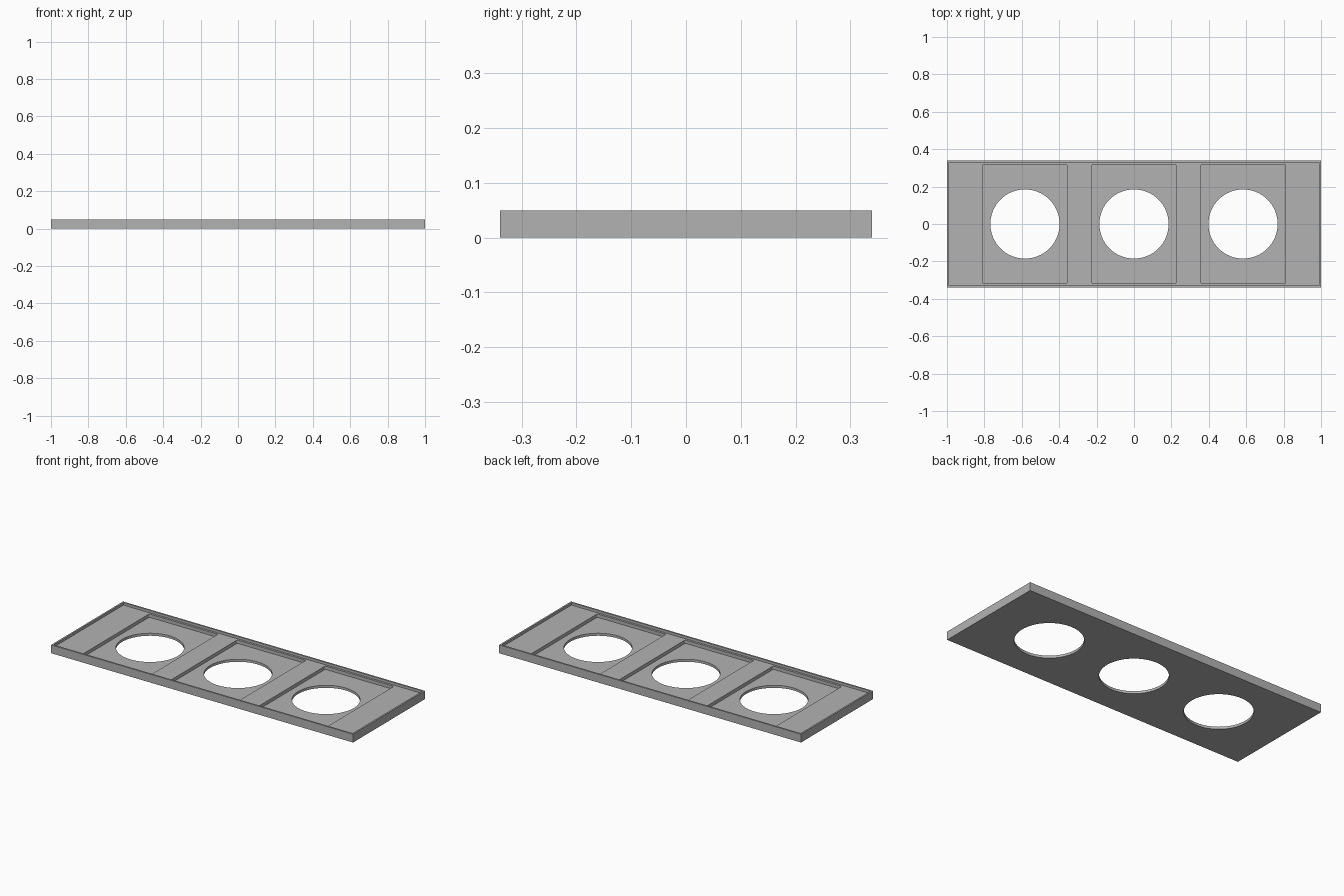
import bpy, bmesh, math

if "Cube" in bpy.data.objects:
    bpy.data.objects.remove(bpy.data.objects["Cube"])

WIDTH, DEPTH, HEIGHT = 2.0, 0.68, 0.05
RIM = 0.01
DECK_Z, POCKET_Z = 0.035, 0.015
SPACING, HOLE_RADIUS = 0.583, 0.185

grey = bpy.data.materials.new("plain_grey")
grey.use_nodes = True
colour = (0.45, 0.45, 0.45, 1)
grey.diffuse_color = colour
grey.node_tree.nodes["Principled BSDF"].inputs["Base Color"].default_value = colour


def rounded_rect(w, d, r=0.0, steps=4):
    """Outline of a rectangle, optionally with rounded corners."""
    if r == 0:
        return [(-w/2, -d/2), (w/2, -d/2), (w/2, d/2), (-w/2, d/2)]
    points = []
    for corner, (sx, sy) in enumerate([(1, 1), (-1, 1), (-1, -1), (1, -1)]):
        for i in range(steps + 1):
            a = (corner + i / steps) * math.pi / 2
            points.append((sx * (w/2 - r) + r * math.cos(a),
                           sy * (d/2 - r) + r * math.sin(a)))
    return points


def circle(r, n=64):
    return [(r * math.cos(math.tau * i / n), r * math.sin(math.tau * i / n))
            for i in range(n)]


def prism(name, outline, z0, z1, x=0.0):
    """Extrude a closed outline from z0 to z1."""
    bm = bmesh.new()
    face = bm.faces.new([bm.verts.new((px + x, py, z0)) for px, py in outline])
    ext = bmesh.ops.extrude_face_region(bm, geom=[face])
    verts = [g for g in ext["geom"] if isinstance(g, bmesh.types.BMVert)]
    bmesh.ops.translate(bm, verts=verts, vec=(0, 0, z1 - z0))
    bmesh.ops.recalc_face_normals(bm, faces=bm.faces[:])
    mesh = bpy.data.meshes.new(name)
    bm.to_mesh(mesh)
    bm.free()
    mesh.materials.append(grey)
    obj = bpy.data.objects.new(name, mesh)
    bpy.context.collection.objects.link(obj)
    return obj


def cut(target, cutter):
    """Subtract the cutter and delete it."""
    bpy.context.view_layer.objects.active = target
    mod = target.modifiers.new("cut", 'BOOLEAN')
    mod.operation = 'DIFFERENCE'
    mod.solver = 'EXACT'
    mod.object = cutter
    bpy.ops.object.modifier_apply(modifier=mod.name)
    bpy.data.objects.remove(cutter)


# Plate with a thin raised rim
panel = prism("panel", rounded_rect(WIDTH, DEPTH), 0, HEIGHT)
cut(panel, prism("rim_recess", rounded_rect(WIDTH - 2*RIM, DEPTH - 2*RIM),
                 DECK_Z, HEIGHT + 0.1))

# Three pockets, each with a round through hole
for i in (-1, 0, 1):
    cut(panel, prism("pocket", rounded_rect(0.455, 0.635, 0.008),
                     POCKET_Z, HEIGHT + 0.1, i * SPACING))
    cut(panel, prism("hole", circle(HOLE_RADIUS), -0.1, HEIGHT + 0.1, i * SPACING))

# Smooth hole walls, crisp edges
bpy.ops.object.select_all(action='DESELECT')
panel.select_set(True)
bpy.context.view_layer.objects.active = panel
bpy.ops.object.shade_smooth_by_angle(angle=math.radians(30))
